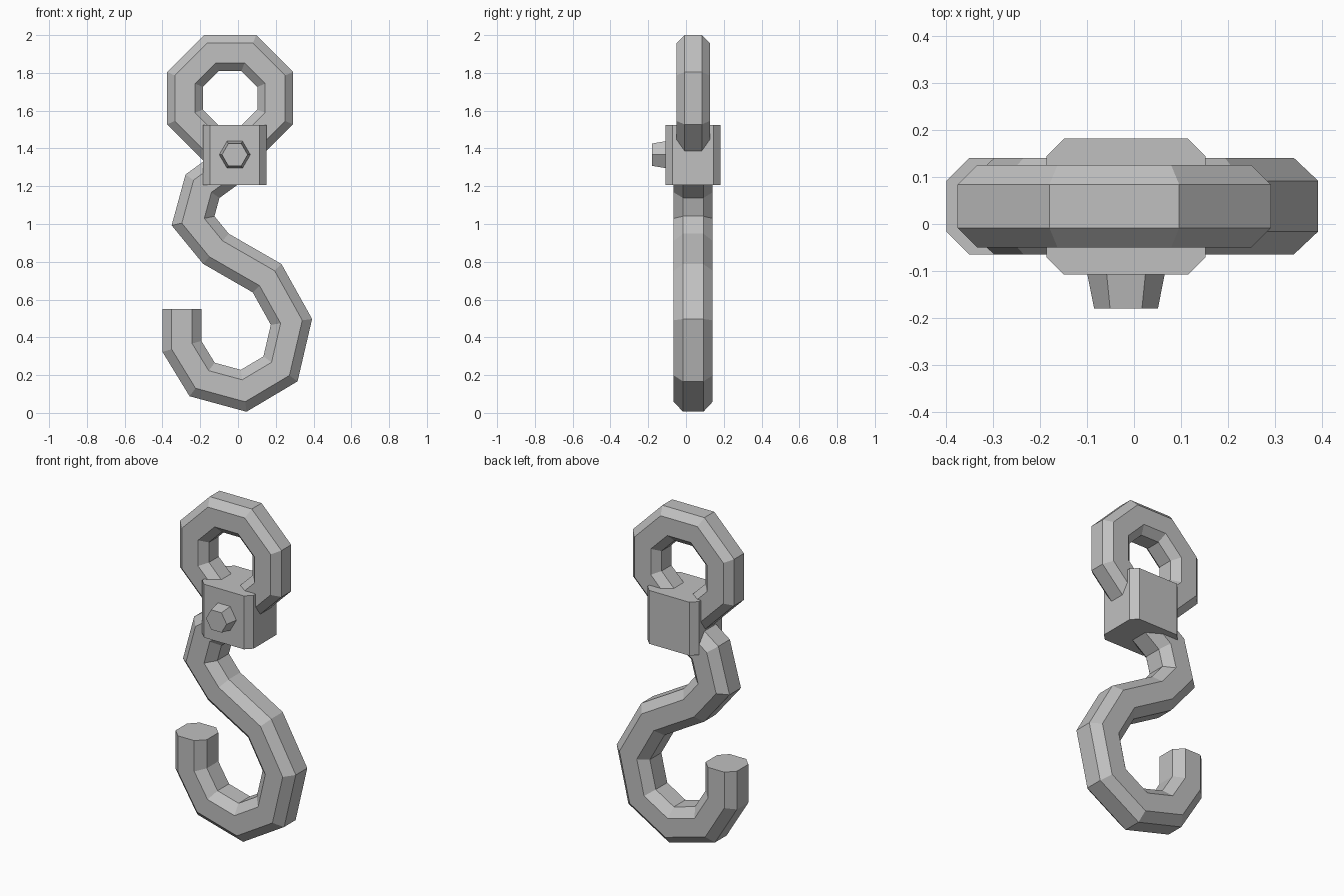
import bpy, bmesh
from math import pi, sin, cos
from mathutils import Vector, Matrix

cube = bpy.data.objects.get("Cube")
if cube:
    bpy.data.objects.remove(cube)

metal = bpy.data.materials.new("grey_metal")
metal.use_nodes = True
GREY = (0.53, 0.53, 0.53, 1)
metal.diffuse_color = GREY
metal.node_tree.nodes["Principled BSDF"].inputs["Base Color"].default_value = GREY

MID_Y = 0.038


def finish(bm, name):
    bmesh.ops.recalc_face_normals(bm, faces=bm.faces)
    mesh = bpy.data.meshes.new(name)
    bm.to_mesh(mesh)
    bm.free()
    mesh.materials.append(metal)
    obj = bpy.data.objects.new(name, mesh)
    bpy.context.collection.objects.link(obj)
    return obj


def chamfered(w, d, cut):
    """Rectangle outline of half sizes w, d with its corners cut off."""
    return [(w, cut - d), (w, d - cut), (w - cut, d), (cut - w, d),
            (-w, d - cut), (-w, cut - d), (cut - w, -d), (w - cut, -d)]


def bar(name, path, outline, closed=False):
    """Sweep an outline along a path in the xz plane with mitred corners."""
    bm = bmesh.new()
    pts = [Vector(p) for p in path]
    n = len(pts)
    rings = []
    for i, p in enumerate(pts):
        a = (p - pts[i - 1]).normalized() if closed or i > 0 else None
        b = (pts[(i + 1) % n] - p).normalized() if closed or i < n - 1 else None
        a, b = a or b, b or a
        side_a, side_b = Vector((-a.y, a.x)), Vector((-b.y, b.x))
        mitre = (side_a + side_b) / (1 + side_a.dot(side_b))
        rings.append([bm.verts.new((p.x + mitre.x * u, MID_Y + v, p.y + mitre.y * u))
                      for u, v in outline])
    k = len(outline)
    for i in range(n if closed else n - 1):
        r, s = rings[i], rings[(i + 1) % n]
        for j in range(k):
            bm.faces.new((r[j], r[(j + 1) % k], s[(j + 1) % k], s[j]))
    if not closed:
        bm.faces.new(rings[0])
        bm.faces.new(rings[-1])
    return finish(bm, name)


# S-shaped hook, from its open tip up into the block
bar("hook", [(-0.297, 0.551), (-0.297, 0.352), (-0.19, 0.177), (0.03, 0.117),
             (0.225, 0.233), (0.283, 0.482), (0.154, 0.713), (-0.117, 0.869),
             (-0.238, 1.017), (-0.188, 1.2), (-0.02, 1.322)],
    chamfered(0.103, 0.103, 0.049))

# Eight-sided eye ring
radius = 0.239 / cos(pi / 8)
angles = [pi / 8 + i * pi / 4 for i in range(8)]
bar("eye_ring", [(-0.042 + radius * cos(a), 1.666 + radius * sin(a)) for a in angles],
    chamfered(0.095, 0.088, 0.042), closed=True)

# Clamp block with chamfered upright edges
bm = bmesh.new()
base = bm.faces.new([bm.verts.new((x - 0.017, y + 0.037, 1.207))
                     for x, y in chamfered(0.169, 0.145, 0.037)])
top = bmesh.ops.extrude_face_region(bm, geom=[base])["geom"]
bmesh.ops.translate(bm, vec=(0, 0, 0.318),
                    verts=[v for v in top if isinstance(v, bmesh.types.BMVert)])
finish(bm, "clamp_block")

# Tapered hexagonal bolt head on the front
bm = bmesh.new()
bmesh.ops.create_cone(bm, cap_ends=True, segments=6, radius1=0.083, radius2=0.068,
                      depth=0.076,
                      matrix=Matrix.Translation((-0.017, -0.142, 1.367))
                      @ Matrix.Rotation(pi / 2, 4, "X") @ Matrix.Rotation(pi / 6, 4, "Z"))
bolt = finish(bm, "bolt_head")
